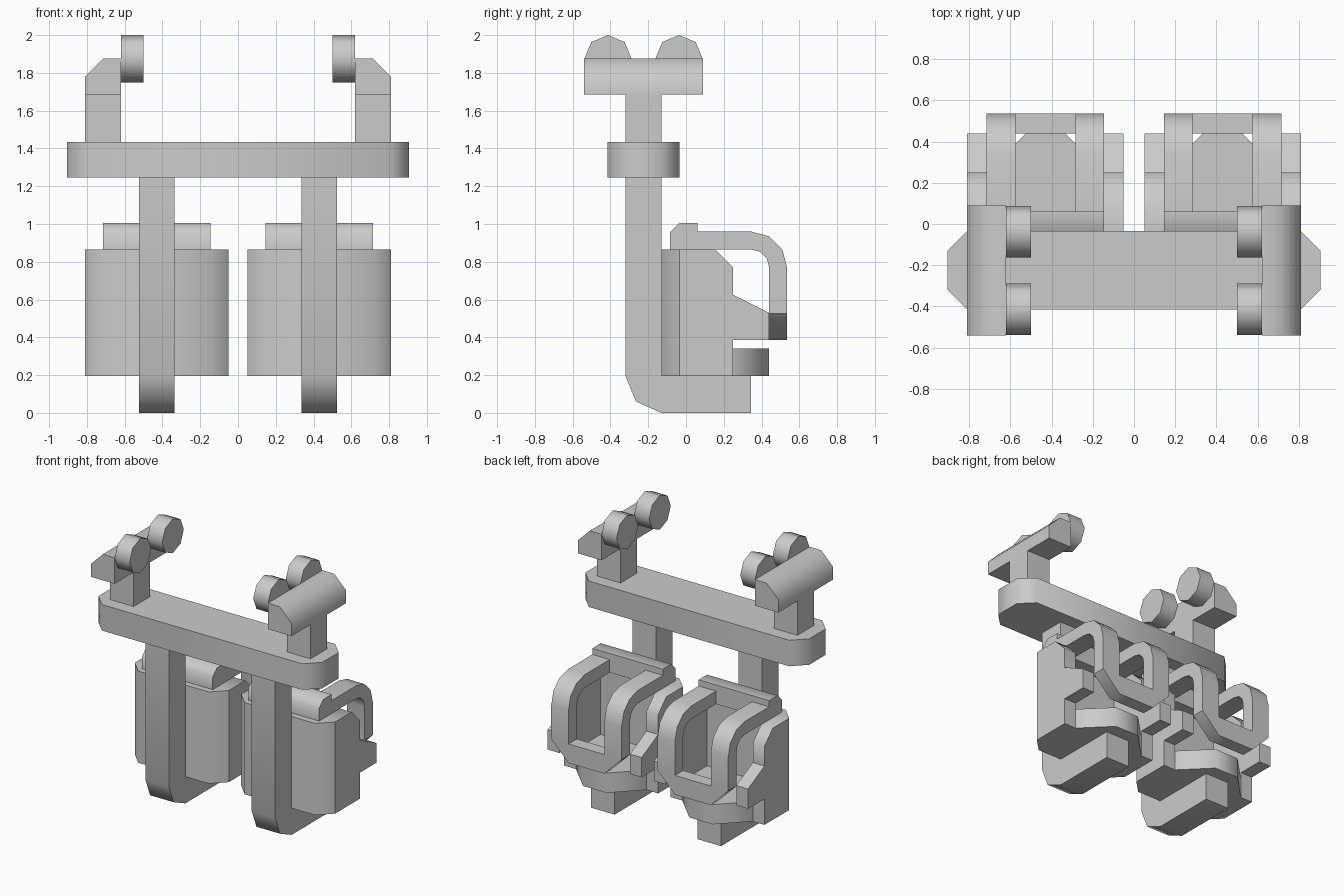
import bpy, bmesh, math
from mathutils import Vector

if "Cube" in bpy.data.objects:
    bpy.data.objects.remove(bpy.data.objects["Cube"])


def prism(name, pts, axis, lo, hi):
    """Extrude a 2D profile along an axis: x -> (y,z), y -> (x,z), z -> (x,y)."""
    def place(p, d):
        a, b = p
        return {'x': (d, a, b), 'y': (a, d, b), 'z': (a, b, d)}[axis]
    bm = bmesh.new()
    face = bm.faces.new([bm.verts.new(place(p, lo)) for p in pts])
    ext = bmesh.ops.extrude_face_region(bm, geom=[face])
    moved = [v for v in ext['geom'] if isinstance(v, bmesh.types.BMVert)]
    bmesh.ops.translate(bm, verts=moved, vec=Vector(place((0, 0), hi - lo)))
    bmesh.ops.recalc_face_normals(bm, faces=bm.faces[:])
    mesh = bpy.data.meshes.new(name)
    bm.to_mesh(mesh)
    bm.free()
    obj = bpy.data.objects.new(name, mesh)
    bpy.context.collection.objects.link(obj)
    bpy.context.view_layer.objects.active = obj
    obj.select_set(True)
    return obj


def mirrored(obj):
    """Repeat a right-hand part on the left."""
    mod = obj.modifiers.new("mirror", 'MIRROR')
    mod.use_mirror_merge = False
    return obj


def rect(a0, b0, a1, b1):
    return [(a0, b0), (a1, b0), (a1, b1), (a0, b1)]


def part(name, pts, axis, lo, hi):
    return mirrored(prism(name, pts, axis, lo, hi))


# overhead beam with chamfered ends
prism("cross_beam", [(-0.81, -0.415), (0.81, -0.415), (0.905, -0.32), (0.905, -0.13),
                     (0.81, -0.035), (-0.81, -0.035), (-0.905, -0.13), (-0.905, -0.32)],
      'z', 1.245, 1.435)

# wheel carriers
part("carrier_post", rect(0.62, -0.32, 0.81, -0.13), 'z', 1.435, 1.685)
part("carrier_bar", [(0.62, 1.685), (0.81, 1.685), (0.81, 1.78), (0.715, 1.875), (0.62, 1.875)],
     'y', -0.54, 0.09)
for i, y in enumerate((-0.413, -0.037)):
    ring = [(y + 0.125 * math.cos(k * math.pi / 4), 1.875 + 0.125 * math.sin(k * math.pi / 4))
            for k in range(8)]
    part("wheel_%d" % i, ring, 'x', 0.5, 0.62)

# hanger arm running under the seat
part("seat_hanger", [(-0.32, 1.245), (-0.13, 1.245), (-0.13, 0.195), (0.345, 0.195), (0.345, 0),
                     (-0.13, 0), (-0.265, 0.06), (-0.32, 0.195)], 'x', 0.335, 0.525)

# seat shell
part("seat_back", [(0.05, -0.035), (0.145, -0.13), (0.715, -0.13), (0.81, -0.035)],
     'z', 0.195, 0.865)
side = [(-0.035, 0.195), (0.25, 0.195), (0.25, 0.385), (0.44, 0.385), (0.44, 0.53),
        (0.25, 0.625), (0.25, 0.77), (0.155, 0.865), (-0.035, 0.865)]
part("seat_side_inner", side, 'x', 0.05, 0.145)
part("seat_side_outer", side, 'x', 0.715, 0.81)
part("seat_pan", [(0.145, -0.035), (0.715, -0.035), (0.715, 0.25), (0.525, 0.44),
                  (0.335, 0.44), (0.145, 0.25)], 'z', 0.195, 0.34)

# shoulder restraint: pivot bar, two bent arms and a lap bar with chamfered corners
part("restraint_pivot", [(-0.085, 0.865), (0.06, 0.865), (0.06, 1.005), (-0.037, 1.005),
                         (-0.085, 0.957)], 'x', 0.145, 0.715)
arm = [(0.06, 0.865), (0.345, 0.865), (0.393, 0.853), (0.428, 0.818), (0.44, 0.77),
       (0.44, 0.525), (0.535, 0.525), (0.535, 0.77), (0.51, 0.865), (0.44, 0.935),
       (0.345, 0.96), (0.06, 0.96)]
part("restraint_arm_inner", arm, 'x', 0.145, 0.285)
part("restraint_arm_outer", arm, 'x', 0.575, 0.715)
part("restraint_lap_bar", [(0.145, 0.525), (0.285, 0.385), (0.575, 0.385), (0.715, 0.525)],
     'y', 0.44, 0.535)

# soft shading across the 45 degree chamfers only
bpy.ops.object.shade_smooth_by_angle(angle=math.radians(50))
